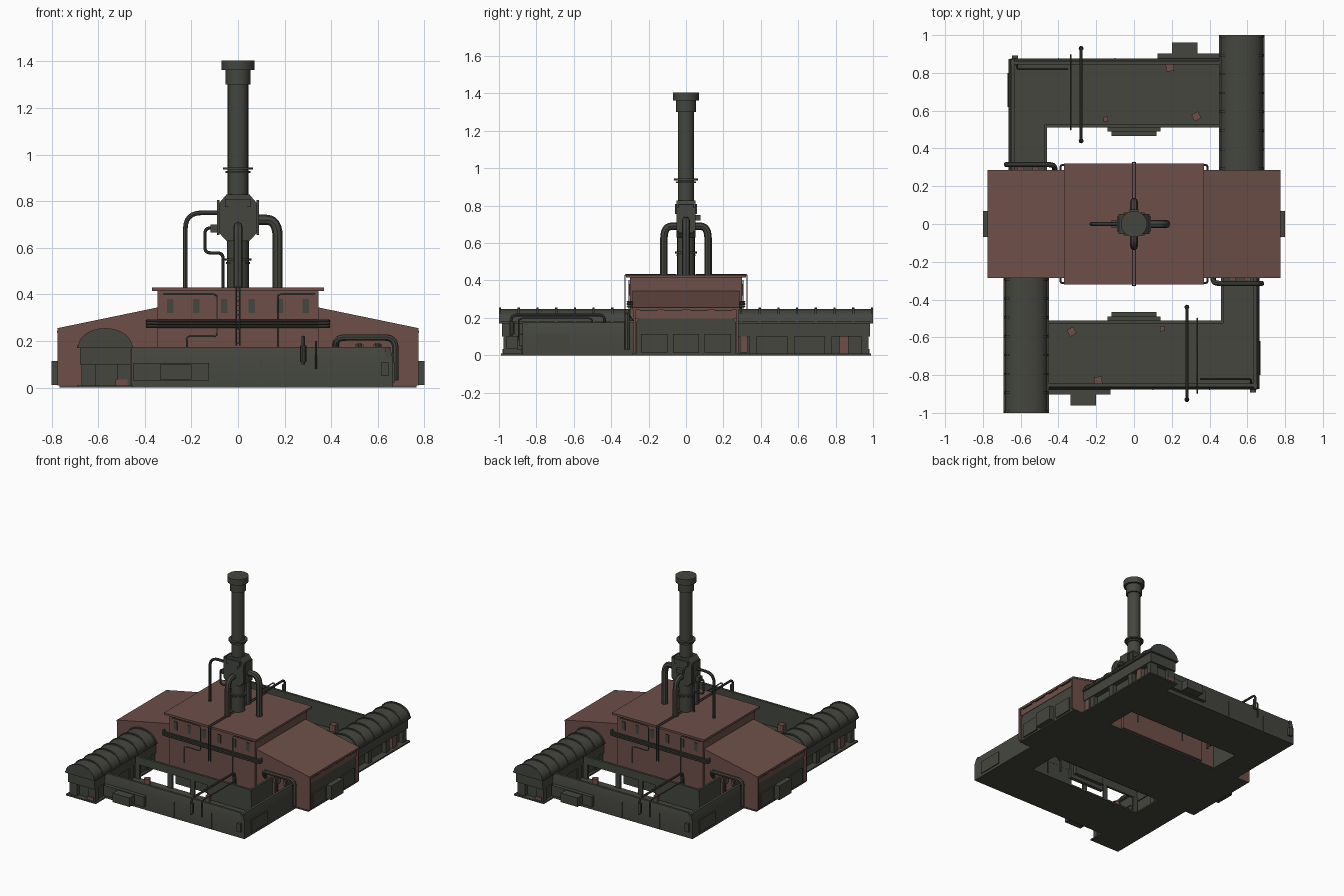
import bpy, bmesh, math
from mathutils import Vector, Matrix

if "Cube" in bpy.data.objects:
    bpy.data.objects.remove(bpy.data.objects["Cube"])

def material(name, c):
    m = bpy.data.materials.new(name)
    m.diffuse_color = (*c, 1)
    m.use_nodes = True
    m.node_tree.nodes["Principled BSDF"].inputs["Base Color"].default_value = m.diffuse_color
    return m

GREY = material("dark olive grey", (0.058, 0.061, 0.049))
RED = material("brick red", (0.155, 0.078, 0.066))
TURN = Matrix.Rotation(math.pi, 4, 'Z')

def add(name, mesh, mat, twin):
    mesh.materials.clear()
    mesh.materials.append(mat)
    for i in range(2 if twin else 1):       # twin = same part turned 180 degrees
        o = bpy.data.objects.new(name + ("_twin" if i else ""), mesh)
        if i:
            o.matrix_world = TURN
        bpy.context.scene.collection.objects.link(o)

def prism(name, prof, axis, a, b, mat=GREY, twin=True):
    """profile in the plane across the axis, extruded from a to b"""
    put = {'x': lambda p, t: (t, p[0], p[1]), 'y': lambda p, t: (p[0], t, p[1]),
           'z': lambda p, t: (p[0], p[1], t)}[axis]
    bm = bmesh.new()
    r0 = [bm.verts.new(put(p, a)) for p in prof]
    r1 = [bm.verts.new(put(p, b)) for p in prof]
    n = len(prof)
    bm.faces.new(r0)
    bm.faces.new(r1[::-1])
    for i in range(n):
        bm.faces.new((r0[i], r1[i], r1[(i + 1) % n], r0[(i + 1) % n]))
    bmesh.ops.recalc_face_normals(bm, faces=bm.faces)
    me = bpy.data.meshes.new(name)
    bm.to_mesh(me)
    bm.free()
    add(name, me, mat, twin)

def box(name, x0, x1, y0, y1, z0, z1, mat=GREY, twin=True):
    prism(name, [(x0, y0), (x1, y0), (x1, y1), (x0, y1)], 'z', z0, z1, mat, twin)

def cyl(name, r, z0, z1, x=0, y=0, n=20, twin=False, mat=GREY):
    prism(name, [(x + r * math.cos(2 * math.pi * i / n), y + r * math.sin(2 * math.pi * i / n))
                 for i in range(n)], 'z', z0, z1, mat, twin)

def tube(name, pts, r, bend=0.03, twin=True, mat=GREY):
    pts = [Vector(p) for p in pts]
    path = [pts[0]]
    for a, b, c in zip(pts, pts[1:], pts[2:]):
        p = b + (a - b).normalized() * min(bend, (a - b).length * .49)
        q = b + (c - b).normalized() * min(bend, (c - b).length * .49)
        for i in range(7):
            t = i / 6
            path.append(p * (1 - t) ** 2 + b * 2 * t * (1 - t) + q * t * t)
    path.append(pts[-1])
    cu = bpy.data.curves.new(name, 'CURVE')
    cu.dimensions = '3D'
    cu.bevel_depth = r
    cu.bevel_resolution = 2
    cu.use_fill_caps = True
    s = cu.splines.new('POLY')
    s.points.add(len(path) - 1)
    for sp, v in zip(s.points, path):
        sp.co = (*v, 1)
    tmp = bpy.data.objects.new("tmp", cu)
    bpy.context.scene.collection.objects.link(tmp)
    me = bpy.data.meshes.new_from_object(tmp.evaluated_get(bpy.context.evaluated_depsgraph_get()))
    bpy.data.objects.remove(tmp)
    add(name, me, mat, twin)

# ---- main hall: raised centre, roof slab, sloping wings
box("hall_centre", -.345, .345, -.3, .3, .01, .415, RED, False)
box("hall_roof", -.37, .37, -.32, .32, .415, .43, RED, False)
prism("wing_roof", [(.34, .345), (.775, .255), (.775, .243), (.34, .333)], 'y', -.285, .285, RED)
for s in (-1, 1):
    prism("wing_side_wall", [(.34, .01), (.775, .01), (.775, .25), (.34, .34)], 'y',
          s * .27, s * .282, RED)
box("wing_end_band", .745, .765, -.272, .272, .195, .25, RED)
prism("wing_machine", [(-.268, .01), (.268, .01), (.268, .175), (.25, .197), (-.25, .197), (-.268, .175)],
      'x', .34, .762)
for y in (-.17, .17):
    box("end_panel", .755, .772, y - .07, y + .07, .015, .115)
box("end_box", .75, .8, -.07, .07, .012, .115)
for y in (-.2, -.07, .07, .2):
    box("end_vent", .76, .776, y - .045, y + .045, .236, .243)

# ---- hall front details
for x in (-.29, -.18, -.06, .06, .18, .29):
    box("hall_window", x - .014, x + .014, -.304, -.29, .32, .38)
for z in (.262, .274, .286):
    tube("hall_rail", [(-.39, -.28, z), (-.39, -.312, z), (.39, -.312, z), (.39, -.28, z)], .0055, .015)
for x in (-.008, .008):
    tube("ladder_rail", [(x, -.05, .433), (x, -.326, .433), (x, -.326, .18)], .003, .01)
for i in range(12):
    box("ladder_rung", -.008, .008, -.328, -.323, .19 + i * .02, .193 + i * .02)
tube("wall_conduit_left", [(-.32, -.304, .4), (-.09, -.304, .4), (-.09, -.304, .22), (-.22, -.304, .22),
                           (-.22, -.304, .1)], .003, .015)
tube("wall_conduit_right", [(.33, -.304, .4), (.17, -.304, .4), (.17, -.304, .1)], .003, .015)

# ---- big pipe and small fittings on the wing front
tube("wing_pipe", [(.42, -.28, .16), (.42, -.315, .215), (.675, -.315, .215), (.675, -.315, .03)], .014, .045)
for x in (.52, .6):
    box("wing_fitting", x - .018, x + .018, -.31, -.28, .15, .185, RED)
    cyl("yard_bollard", .012, .01, .19, x, -.305, 10, True)

# ---- floor plates
box("hall_floor", -.765, .765, -.285, .285, 0, .01, GREY, False)
box("yard_floor", -.46, .66, -.87, -.51, 0, .012)
box("yard_arm_floor", .46, .66, -.515, -.28, 0, .012)
box("shed_floor", -.69, -.45, -.99, -.28, 0, .01)

# ---- yard perimeter walls
prism("yard_front_wall", [(-.875, 0), (-.875, .125), (-.862, .175), (-.845, .175), (-.845, 0)],
      'x', -.46, .655)
prism("yard_side_wall", [(.665, 0), (.665, .125), (.65, .175), (.632, .175), (.632, 0)], 'y', -.874, -.28)
box("yard_inner_beam", -.455, .475, -.527, -.51, .115, .172)
box("yard_inner_wall", .12, .475, -.525, -.511, .01, .12)
for x in (-.44, -.18, .0):
    box("yard_inner_post", x - .018, x + .018, -.525, -.511, .01, .12)
box("yard_arm_wall", .46, .475, -.525, -.28, .01, .172)
box("inner_box_wide", -.14, .14, -.515, -.49, .05, .16)
box("inner_box_narrow", -.12, .12, -.492, -.465, .08, .145)
box("front_box_wide", -.45, -.125, -.902, -.87, .03, .105)
box("front_box_narrow", -.335, -.2, -.96, -.9, .035, .1)
for x in (.1, .4):
    box("wall_panel_seam", x - .003, x + .003, -.879, -.87, .01, .12)
box("corner_tab", .615, .645, -.893, -.86, .05, .11)
box("side_panel", .66, .671, -.8, -.62, .02, .11)
tube("yard_floor_pipe", [(.62, -.84, .02), (.62, -.82, .1), (.35, -.82, .1)], .005)

# ---- pipes crossing the yard
tube("yard_cross_pipe", [(.28, -.935, .1), (.28, -.935, .215), (.28, -.435, .215), (.28, -.435, .02)], .008, .03)
tube("yard_cross_rail", [(.335, -.895, .08), (.335, -.895, .197), (.335, -.5, .197), (.335, -.5, .02)], .004, .02)
for y in (-.93, -.44):
    cyl("pipe_collar", .013, .11, .18, .28, y, 10, True)

# ---- small red crates on the yard floor
for x, y, s, a in ((-.33, -.57, .028, .5), (.15, -.555, .018, .1), (-.19, -.83, .03, .1)):
    prism("yard_crate", [(x + s * math.cos(a + math.pi / 4 + i * math.pi / 2),
                          y + s * math.sin(a + math.pi / 4 + i * math.pi / 2)) for i in range(4)],
          'z', .01, .06, RED)

# ---- vaulted shed
def arch(a, b, n=14):
    return [(-.57 + a * math.cos(math.pi * i / n), .178 + b * math.sin(math.pi * i / n)) for i in range(n + 1)]

prism("shed_vault", arch(.11, .07), 'y', -.995, -.28)
for i in range(8):
    y = -1 + i * .1
    prism("shed_rib", arch(.115, .077), 'y', y, y + .012)
box("shed_eave", -.69, -.45, -1, -.28, .17, .18)
box("shed_body", -.678, -.462, -.985, -.28, .1, .172)
box("shed_lower_body", -.64, -.47, -.95, -.28, .01, .1)
for y in (-.975, -.78, -.58, -.38):
    box("shed_pier", -.672, -.61, y, y + .04, 0, .105)
    box("shed_pier_inner", -.52, -.462, y, y + .04, 0, .105)
box("shed_side_crate", -.668, -.62, -.87, -.82, .01, .1, RED)
box("shed_end_crate", -.525, -.475, -.98, -.93, .01, .035, RED)
box("shed_hall_crate", -.672, -.63, -.33, -.29, .015, .1, RED)

# ---- chimney stack
cyl("stack_base", .047, .43, .65)
cyl("stack_shaft", .044, .82, 1.31)
for z, r in ((.55, .058), (.94, .064), (.535, .052), (.925, .053)):
    cyl("stack_ring", r, z - .005, z + .005)
cyl("stack_collar", .054, 1.3, 1.37)
cyl("stack_cap", .07, 1.362, 1.404)
prism("stack_housing", [(-.05, .63), (.05, .63), (.082, .665), (.082, .79), (.05, .828), (-.05, .828),
                        (-.082, .79), (-.082, .665)], 'y', -.052, .052, GREY, False)
box("housing_flange", .08, .09, -.04, .04, .655, .805)
box("housing_collar", -.055, .055, -.06, .06, .775, .81, GREY, False)
box("housing_plate", -.038, .038, -.058, -.05, .755, .795)
box("housing_rear_box", -.025, .025, .05, .078, .72, .75, GREY, False)

# ---- pipes from the stack into the roof
tube("stack_pipe_right", [(.07, 0, .72), (.17, 0, .72), (.17, 0, .43)], .022, .075, False)
tube("stack_pipe_front", [(0, -.03, .69), (0, -.118, .69), (0, -.118, .43)], .02, .065)
tube("stack_pipe_left", [(-.08, 0, .75), (-.226, 0, .75), (-.226, 0, .43)], .01, .07, False)
tube("stack_pipe_small", [(-.08, 0, .685), (-.142, 0, .685), (-.142, 0, .578), (-.064, 0, .578),
                          (-.064, 0, .43)], .007, .025, False)
box("small_pipe_box", -.118, -.08, -.018, .018, .665, .7, GREY, False)

# ---- smooth the round parts, keeping hard edges
for o in list(bpy.context.scene.objects):
    o.select_set(o.name.split("_")[-1] not in ("wall",))
bpy.context.view_layer.objects.active = bpy.context.scene.objects["stack_cap"]
bpy.ops.object.shade_smooth_by_angle(angle=math.radians(30))
